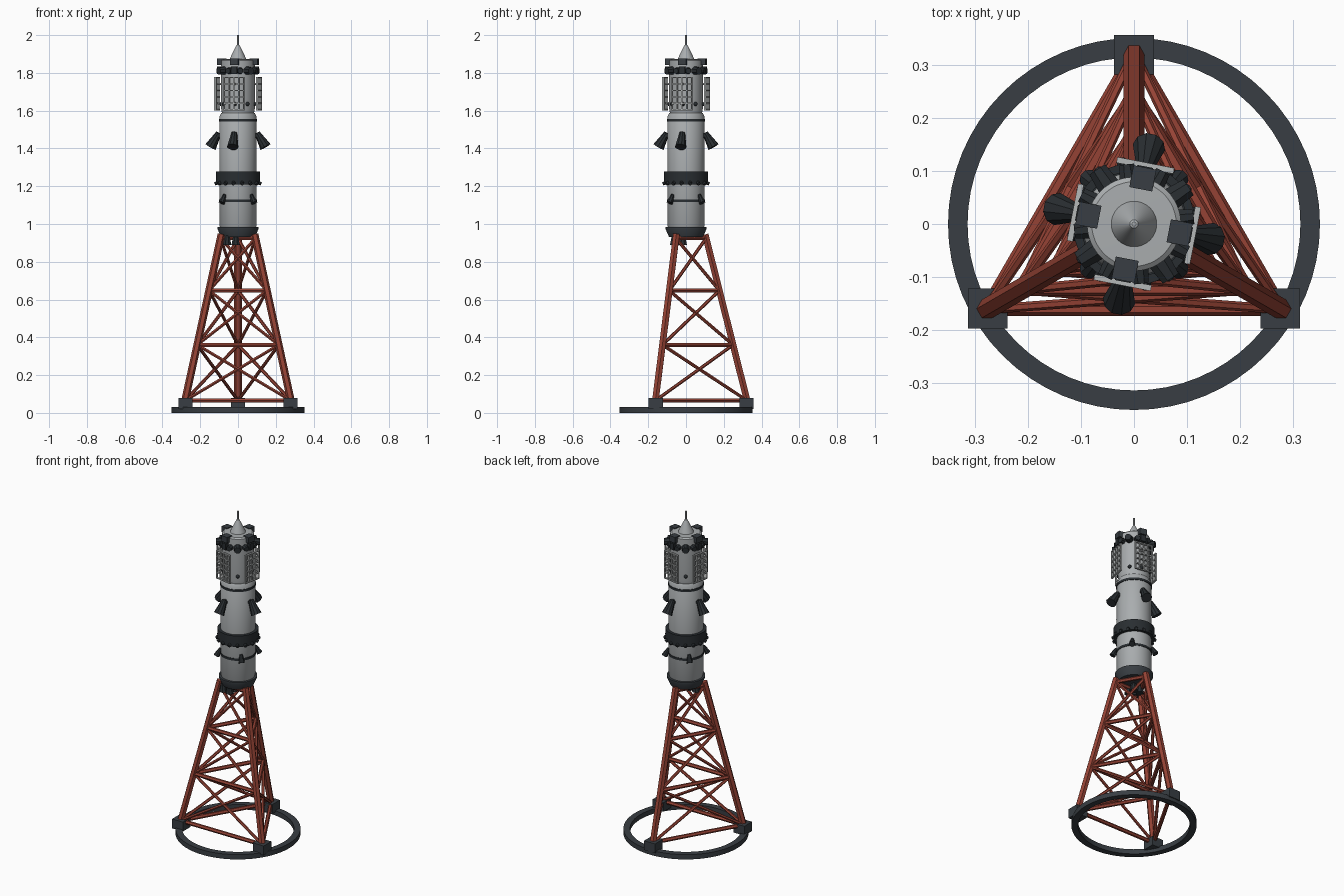
import bpy, bmesh
from math import sin, cos, pi, radians
from mathutils import Vector, Matrix

if "Cube" in bpy.data.objects:
    bpy.data.objects.remove(bpy.data.objects["Cube"], do_unlink=True)


def material(name, rgb):
    m = bpy.data.materials.new(name)
    m.use_nodes = True
    col = (*rgb, 1)
    m.diffuse_color = col
    m.node_tree.nodes["Principled BSDF"].inputs["Base Color"].default_value = col
    return m


RED = material("tower red", (0.30, 0.055, 0.035))
SLATE = material("slate", (0.04, 0.048, 0.056))
BLACK = material("charcoal", (0.022, 0.027, 0.031))
GREY = material("light grey", (0.40, 0.42, 0.43))
PALE = material("lattice grey", (0.46, 0.48, 0.48))


def polar(r, deg, z):
    a = radians(deg)
    return Vector((r * cos(a), r * sin(a), z))


def finish(bm, name, mat, smooth=False):
    bmesh.ops.recalc_face_normals(bm, faces=bm.faces)
    me = bpy.data.meshes.new(name)
    bm.to_mesh(me)
    bm.free()
    ob = bpy.data.objects.new(name, me)
    bpy.context.collection.objects.link(ob)
    me.materials.append(mat)
    if smooth:
        bpy.ops.object.select_all(action='DESELECT')
        ob.select_set(True)
        bpy.context.view_layer.objects.active = ob
        bpy.ops.object.shade_smooth_by_angle(angle=radians(35))
    return ob


def strut(bm, a, b, r1, r2=None, sides=6):
    """Tapered rod between two points, with a flat side facing up."""
    d = b - a
    mat = (Matrix.Translation((a + b) / 2) @ d.to_track_quat('Z', 'Y').to_matrix().to_4x4()
           @ Matrix.Rotation(pi / sides, 4, 'Z'))
    bmesh.ops.create_cone(bm, cap_ends=True, segments=sides, radius1=r1,
                          radius2=r1 if r2 is None else r2, depth=d.length, matrix=mat)


def box(bm, centre, size, deg=0):
    mat = (Matrix.Translation(centre) @ Matrix.Rotation(radians(deg), 4, 'Z')
           @ Matrix.Diagonal((*size, 1)))
    bmesh.ops.create_cube(bm, size=1, matrix=mat)


def lathe(name, profile, mat, closed=False, steps=48):
    """Spin (radius, height) points around the vertical axis."""
    bm = bmesh.new()
    verts = [bm.verts.new((r, 0, z)) for r, z in profile]
    pairs = list(zip(verts, verts[1:])) + ([(verts[-1], verts[0])] if closed else [])
    edges = [bm.edges.new(p) for p in pairs]
    bmesh.ops.spin(bm, geom=verts + edges, cent=(0, 0, 0), axis=(0, 0, 1),
                   angle=2 * pi, steps=steps, use_duplicate=False)
    bmesh.ops.remove_doubles(bm, verts=bm.verts, dist=0.0005)
    return finish(bm, name, mat, True)


# Base ring and feet
lathe("base_ring", [(0.315, 0), (0.352, 0), (0.352, 0.03), (0.315, 0.03)], SLATE, True, 64)
LEGS = (90, 210, 330)
bm = bmesh.new()
for a in LEGS:
    box(bm, polar(0.32, a, 0.05), (0.075, 0.075, 0.058))
finish(bm, "feet", SLATE)


# Three-sided lattice tower
def on_leg(a, z):
    return polar(0.325 + (0.103 - 0.325) * (z - 0.06) / 0.88, a, z)


bm = bmesh.new()
for a in LEGS:
    strut(bm, on_leg(a, 0.05), on_leg(a, 0.945), 0.02)
finish(bm, "tower_legs", RED)

LEVELS = (0.065, 0.36, 0.648, 0.925)
rails, braces = bmesh.new(), bmesh.new()
for a in LEGS:
    b = a + 120
    for z in LEVELS:
        strut(rails, on_leg(a, z), on_leg(b, z), 0.012)
    for low, high in zip(LEVELS, LEVELS[1:]):
        strut(braces, on_leg(a, low), on_leg(b, high), 0.009)
        strut(braces, on_leg(b, low), on_leg(a, high), 0.009)
finish(rails, "tower_rails", RED)
finish(braces, "tower_braces", RED)

# Collar and the engine cluster beneath it
lathe("collar", [(0, 0.932), (0.09, 0.932), (0.108, 0.972), (0.108, 0.984), (0, 0.984)], SLATE)
bm = bmesh.new()
for a in (0, 90, 180, 270):
    p = polar(0.032, a + 45, 0.94) + Vector((-0.035, -0.04, 0))
    strut(bm, p - Vector((0, 0, 0.05)), p, 0.024, 0.013, 8)
finish(bm, "engine_nozzles", BLACK)

# Main body, bands and upper module
lathe("main_body", [(0, 0.98), (0.092, 0.98), (0.098, 0.99), (0.098, 1.57),
                    (0.088, 1.588), (0, 1.588)], GREY)
for name, z, r, h in (("lower_band", 1.123, 0.101, 0.014), ("upper_band", 1.55, 0.101, 0.014),
                      ("docking_ring", 1.243, 0.116, 0.068)):
    lathe(name, [(0.09, z - h / 2), (r, z - h / 2), (r, z + h / 2), (0.09, z + h / 2)],
          BLACK, True)
lathe("upper_module", [(0, 1.58), (0.084, 1.58), (0.089, 1.61), (0.089, 1.865),
                       (0.08, 1.872), (0, 1.874)], GREY)
lathe("nose_cone", [(0.044, 1.87), (0.04, 1.882), (0.008, 1.948), (0, 1.952)], GREY)
lathe("antenna", [(0.0045, 1.94), (0.0045, 2.0), (0, 2.0)], GREY, steps=8)

# Studs around the docking ring
bm = bmesh.new()
for k in range(16):
    a = k * 22.5 + 11
    strut(bm, polar(0.105, a, 1.222), polar(0.124, a, 1.212), 0.012, 0.009, 8)
finish(bm, "ring_studs", BLACK)

# Four-way equipment, turned slightly off the axes
TURN = -11
QUARTERS = [TURN + 90 * k for k in range(4)]

bm = bmesh.new()
for a in QUARTERS:
    strut(bm, polar(0.148, a, 1.408), polar(0.104, a, 1.482), 0.031, 0.015, 10)
    strut(bm, polar(0.09, a, 1.47), polar(0.112, a, 1.465), 0.016, 0.016, 8)
finish(bm, "large_thrusters", BLACK)

bm = bmesh.new()
for k in range(4):
    a = 45 + 90 * k
    strut(bm, polar(0.122, a, 1.112), polar(0.099, a, 1.155), 0.018, 0.009, 8)
finish(bm, "small_thrusters", BLACK)

bm = bmesh.new()
for a in QUARTERS:
    box(bm, polar(0.088, a, 1.859), (0.042, 0.044, 0.036), a)
finish(bm, "sensor_blocks", SLATE)

bm = bmesh.new()
for a in QUARTERS:
    for off, r, out in ((45, 0.024, 0.124), (18, 0.019, 0.113), (-18, 0.019, 0.113)):
        strut(bm, polar(0.08, a + off, 1.812), polar(out, a + off, 1.81), r, r * 0.8, 8)
    box(bm, polar(0.096, a, 1.815), (0.03, 0.03, 0.04), a)
finish(bm, "sensor_pods", BLACK)

bm = bmesh.new()
for a in QUARTERS:
    for off in (0, 45):
        bmesh.ops.create_icosphere(bm, subdivisions=2, radius=0.011,
                                   matrix=Matrix.Translation(polar(0.09, a + off, 1.635)))
finish(bm, "vent_domes", BLACK, True)

# Open grid panels held off the upper module
HALF, LOW, HIGH = 0.052, 1.605, 1.775
bm = bmesh.new()
for a in QUARTERS:
    side = polar(1, a + 90, 0)
    mid = polar(0.113, a, (LOW + HIGH) / 2)
    for k in range(5):
        box(bm, mid + side * HALF * (k / 2 - 1), (0.011, 0.006, HIGH - LOW), a)
    for k in range(6):
        p = mid + Vector((0, 0, (HIGH - LOW) * (k / 5 - 0.5)))
        box(bm, p, (0.011, 2 * HALF + 0.006, 0.006), a)
    for z in (LOW + 0.034, HIGH - 0.034):
        strut(bm, polar(0.08, a, z), polar(0.113, a, z), 0.006)
finish(bm, "grid_panels", PALE)
